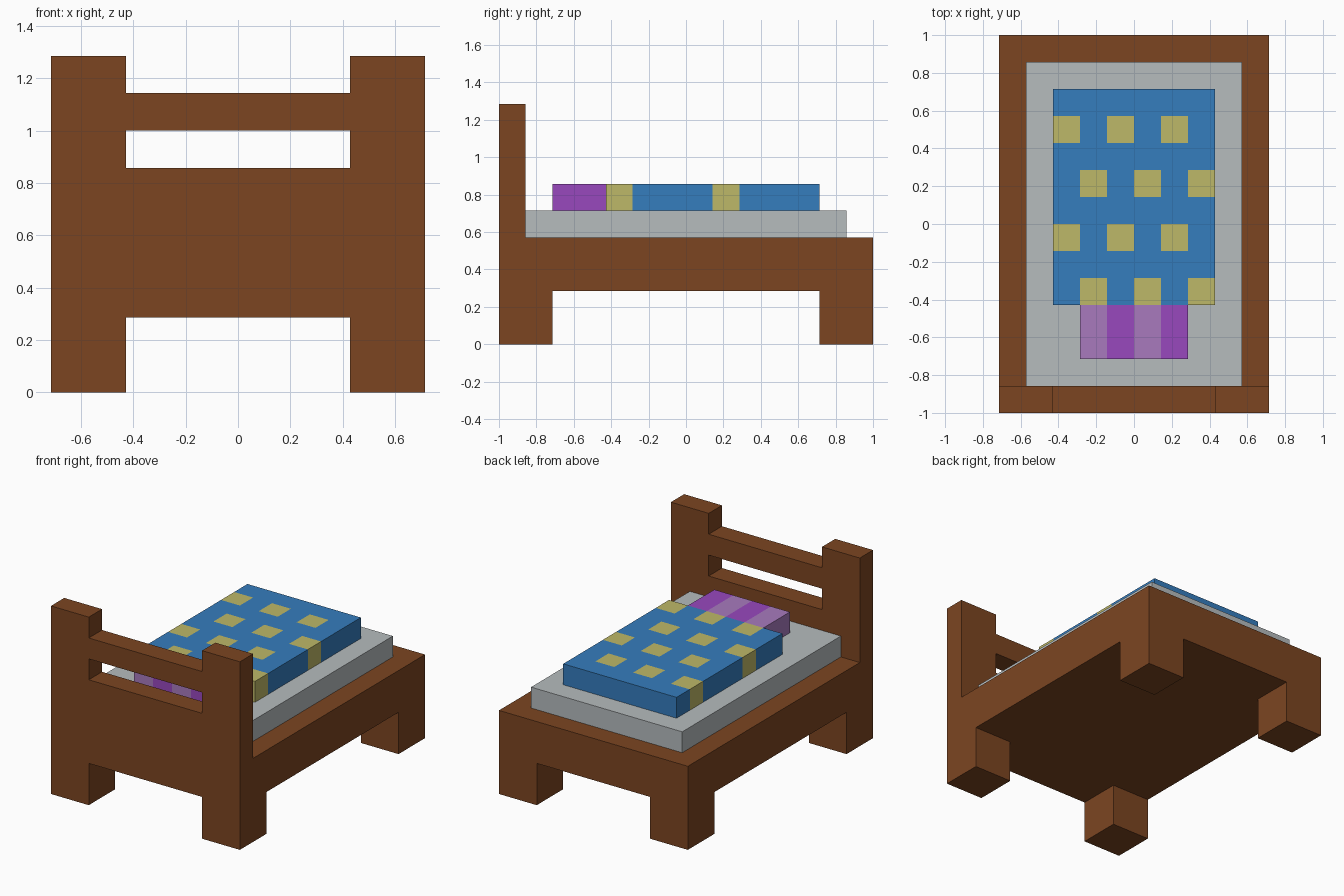
import bpy
import bmesh
from math import floor
from mathutils import Vector
from itertools import product

UNIT = 1 / 7  # every part sits on a block grid of this size

cube = bpy.data.objects.get("Cube")
if cube:
    bpy.data.objects.remove(cube, do_unlink=True)


def material(name, rgb):
    """Flat material from an sRGB colour."""
    linear = []
    for c in rgb:
        c /= 255
        linear.append(c / 12.92 if c <= 0.04045 else ((c + 0.055) / 1.055) ** 2.4)
    mat = bpy.data.materials.new(name)
    mat.use_nodes = True
    mat.diffuse_color = (*linear, 1)
    bsdf = mat.node_tree.nodes["Principled BSDF"]
    bsdf.inputs["Base Color"].default_value = (*linear, 1)
    bsdf.inputs["Roughness"].default_value = 0.9
    return mat


def block_part(name, boxes, mats, rule=lambda x, y: 0):
    """Join grid boxes (x0, x1, y0, y1, z0, z1) into one clean shell.
    The rule gives the material index of each grid column."""
    cells = set()
    for x0, x1, y0, y1, z0, z1 in boxes:
        cells.update(product(range(x0, x1), range(y0, y1), range(z0, z1)))
    bm = bmesh.new()
    for cell in sorted(cells):
        centre = Vector(cell) + Vector((0.5, 0.5, 0.5))
        for axis, sign in product(range(3), (-1, 1)):
            neighbour = list(cell)
            neighbour[axis] += sign
            if tuple(neighbour) in cells:
                continue
            # Outward quad on the exposed side of this cell
            n, u, v = Vector(), Vector(), Vector()
            n[axis] = sign / 2
            u[(axis + 1) % 3] = 0.5
            v[(axis + 2) % 3] = sign / 2
            corners = (-u - v, u - v, u + v, v - u)
            face = bm.faces.new([bm.verts.new((centre + n + c) * UNIT) for c in corners])
            face.material_index = rule(floor(centre.x), floor(centre.y))
    bmesh.ops.remove_doubles(bm, verts=bm.verts[:], dist=0.001)
    bmesh.ops.dissolve_limit(bm, angle_limit=0.02, verts=bm.verts[:],
                             edges=bm.edges[:], delimit={'MATERIAL'})
    bm.normal_update()
    mesh = bpy.data.meshes.new(name)
    bm.to_mesh(mesh)
    bm.free()
    for mat in mats:
        mesh.materials.append(mat)
    obj = bpy.data.objects.new(name, mesh)
    bpy.context.scene.collection.objects.link(obj)
    return obj


wood = material("brown wood", (124, 69, 33))
sheet = material("pale grey sheet", (182, 188, 190))
blue = material("blue quilt", (53, 125, 190))
yellow = material("yellow patch", (190, 184, 104))
purple = material("purple pillow", (152, 72, 190))
lilac = material("lilac stripe", (168, 122, 190))

# Bedstead: base, four legs, two head posts, panel and top rail
bedstead = [(-5, 5, -7, 7, 2, 4),
            (-3, 3, -7, -6, 4, 6),
            (-3, 3, -7, -6, 7, 8)]
for x in (-5, 3):
    bedstead += [(x, x + 2, y, y + 2, 0, 2) for y in (-7, 5)]
    bedstead.append((x, x + 2, -7, -6, 4, 9))
block_part("bedstead", bedstead, [wood])

# Mattress
block_part("mattress", [(-4, 4, -6, 6, 4, 5)], [sheet])


# Quilt with staggered patches on every second row
def patch(x, y):
    row = y + 3
    return int(row % 2 == 0 and (x + 3 + row // 2) % 2 == 1)


block_part("quilt", [(-3, 3, -3, 5, 5, 6)], [blue, yellow], patch)

# Striped pillow
block_part("pillow", [(-2, 2, -5, -3, 5, 6)], [lilac, purple], lambda x, y: x % 2)
